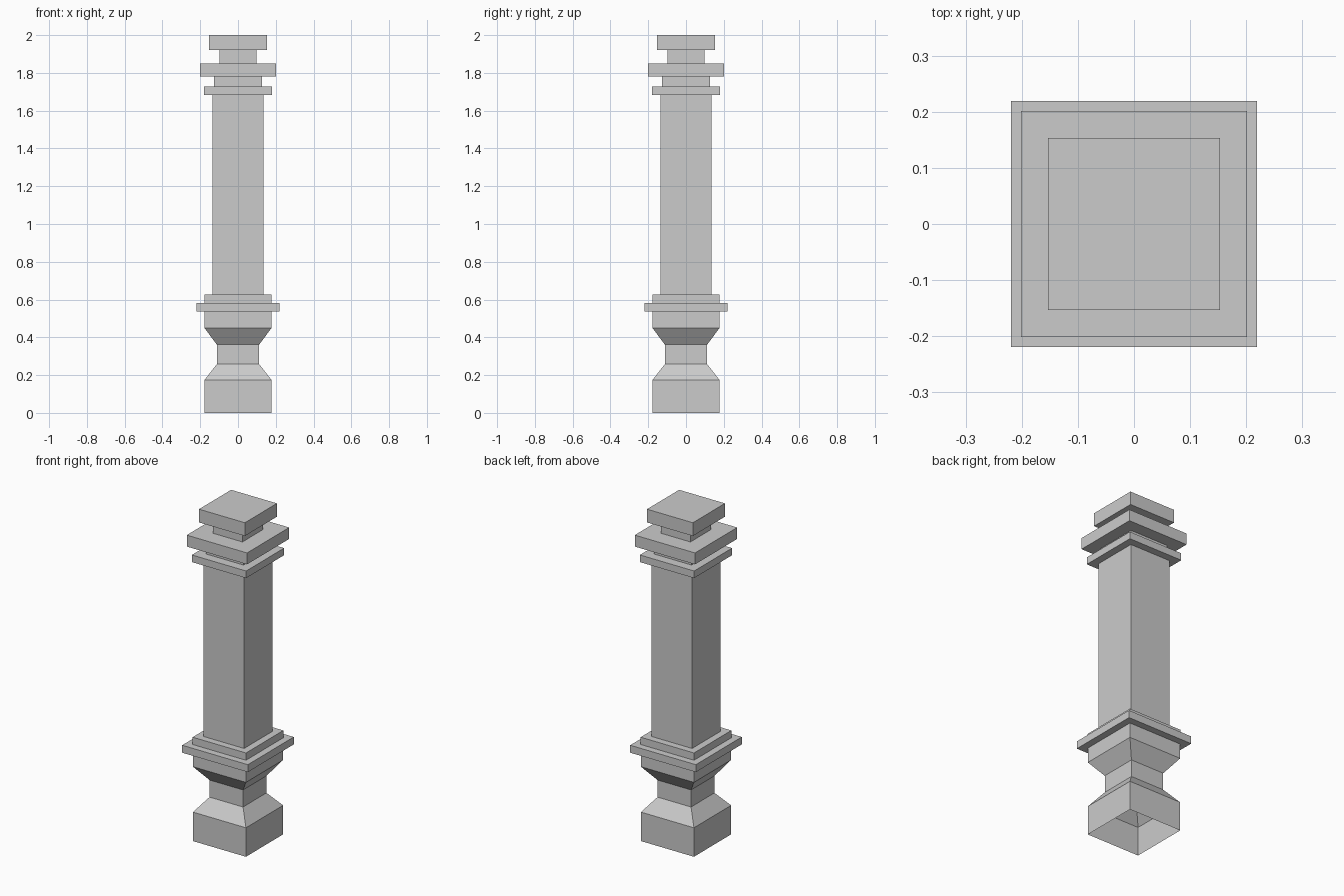
import bpy, bmesh

if "Cube" in bpy.data.objects:
    bpy.data.objects.remove(bpy.data.objects["Cube"])


def square_loft(name, profile, cap_top=False):
    """Loft square rings through (half_width, height) points; ends stay open unless capped."""
    bm = bmesh.new()
    rings = [[bm.verts.new((sx * r, sy * r, z))
              for sx, sy in ((-1, -1), (1, -1), (1, 1), (-1, 1))]
             for r, z in profile]
    for low, high in zip(rings, rings[1:]):
        for i in range(4):
            j = (i + 1) % 4
            bm.faces.new((low[i], low[j], high[j], high[i]))
    if cap_top:
        bm.faces.new(rings[-1])
    mesh = bpy.data.meshes.new(name)
    bm.to_mesh(mesh)
    bm.free()
    obj = bpy.data.objects.new(name, mesh)
    bpy.context.collection.objects.link(obj)
    return obj


# Hollow foot: block, waisted neck and flare, open underneath
square_loft("pedestal", [(0.177, 0), (0.177, 0.175), (0.112, 0.258),
                         (0.112, 0.361), (0.177, 0.449), (0.177, 0.538)])

# Stepped moulding under the shaft
square_loft("base_moulding", [(0.177, 0.538), (0.219, 0.538), (0.219, 0.583),
                              (0.178, 0.583), (0.178, 0.627), (0.136, 0.627)])

# Plain square shaft
square_loft("shaft", [(0.136, 0.627), (0.136, 1.684)])

# Stacked slabs and necks of the capital
square_loft("capital", [(0.136, 1.684), (0.181, 1.684), (0.181, 1.727),
                        (0.126, 1.727), (0.126, 1.78), (0.201, 1.78),
                        (0.201, 1.849), (0.099, 1.849), (0.099, 1.92)])

# Top block
square_loft("top_block", [(0.099, 1.92), (0.153, 1.92), (0.153, 2.0)], cap_top=True)
